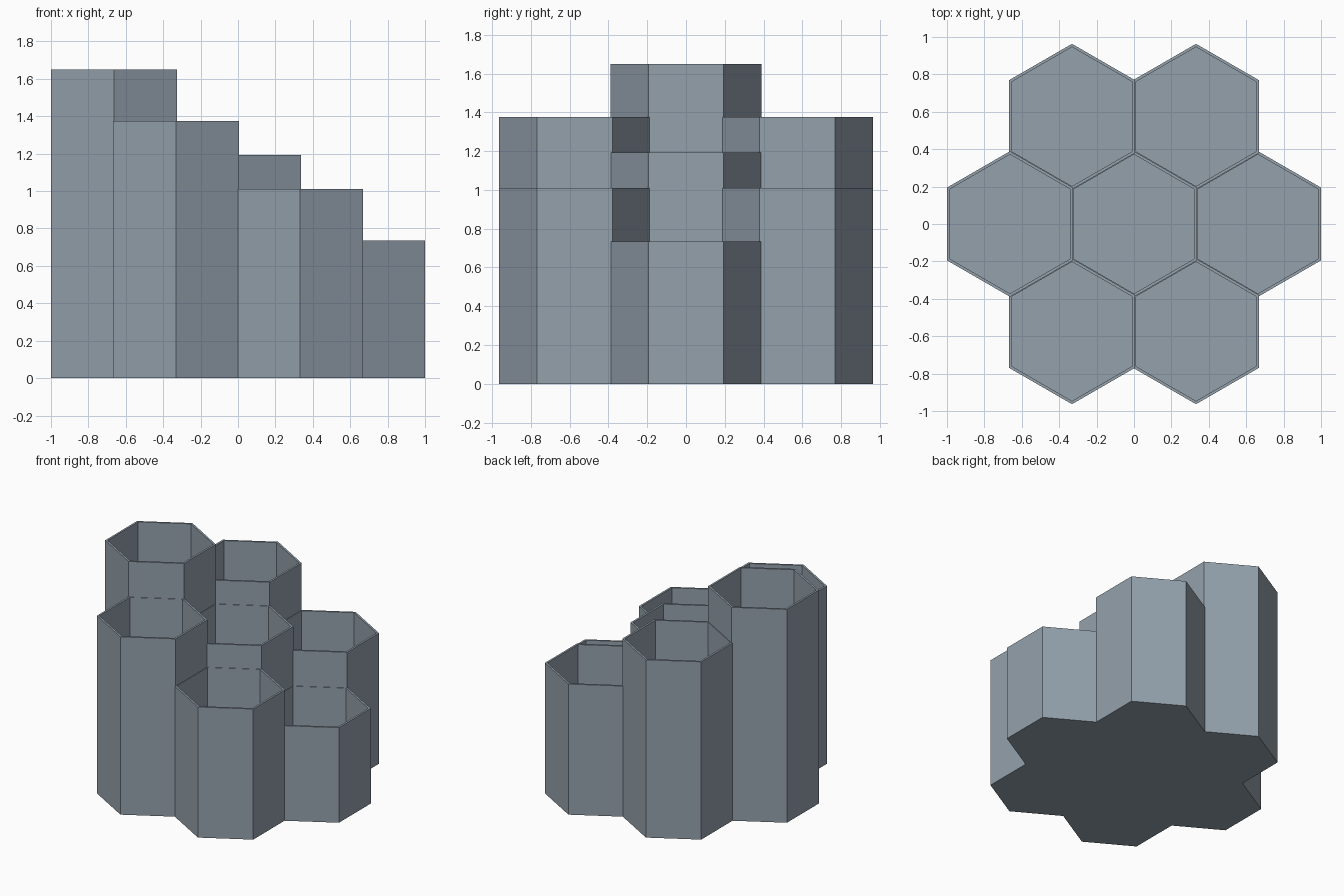
import bpy
import bmesh
from math import cos, sin, pi, sqrt

default = bpy.data.objects.get("Cube")
if default:
    bpy.data.objects.remove(default, do_unlink=True)

PITCH = 0.663              # distance between cell centres
OUTER = 0.337              # centre to outer flat
WALL = 0.015
FLOOR = 0.02
ROW = PITCH * sqrt(3) / 2  # distance between rows

# Single blue-grey plastic
COLOUR = (0.296, 0.356, 0.413, 1)
plastic = bpy.data.materials.new("blue grey")
plastic.use_nodes = True
plastic.diffuse_color = COLOUR
plastic.node_tree.nodes["Principled BSDF"].inputs["Base Color"].default_value = COLOUR


def hex_ring(bm, apothem, z):
    """Hexagon with corners on the y axis."""
    r = apothem * 2 / sqrt(3)
    angles = [pi / 6 + i * pi / 3 for i in range(6)]
    return [bm.verts.new((r * cos(a), r * sin(a), z)) for a in angles]


def hex_cell(name, x, y, height):
    """Open-topped hexagonal tube with a thin floor."""
    bm = bmesh.new()
    inner = OUTER - WALL
    rings = [hex_ring(bm, OUTER, 0), hex_ring(bm, OUTER, height),
             hex_ring(bm, inner, height), hex_ring(bm, inner, FLOOR)]
    for low, high in zip(rings, rings[1:]):
        for i in range(6):
            j = (i + 1) % 6
            bm.faces.new((low[i], low[j], high[j], high[i]))
    bm.faces.new(rings[0][::-1])
    bm.faces.new(rings[-1])
    bmesh.ops.recalc_face_normals(bm, faces=bm.faces)
    mesh = bpy.data.meshes.new(name)
    bm.to_mesh(mesh)
    bm.free()
    mesh.materials.append(plastic)
    obj = bpy.data.objects.new(name, mesh)
    obj.location = (x, y, 0)
    bpy.context.collection.objects.link(obj)


# Middle row, stepping down toward +x
hex_cell("right_cell", -PITCH, 0, 1.65)
hex_cell("centre_cell", 0, 0, 1.192)
hex_cell("left_cell", PITCH, 0, 0.735)

# Front and back rows mirror each other
for side, y in (("front", -ROW), ("back", ROW)):
    hex_cell(side + "_right_cell", -PITCH / 2, y, 1.375)
    hex_cell(side + "_left_cell", PITCH / 2, y, 1.01)
